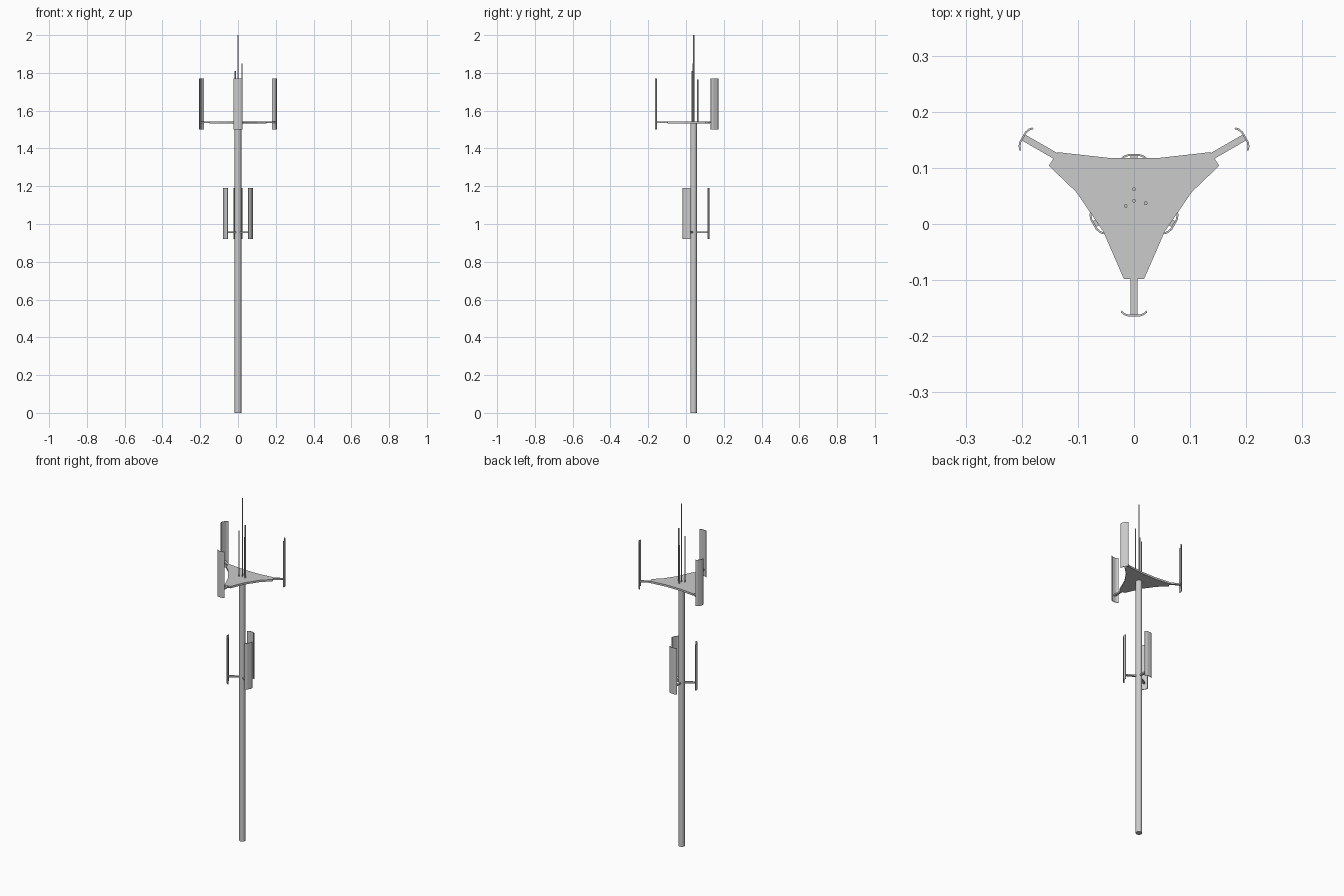
import bpy, math
from mathutils import Matrix, Vector

if "Cube" in bpy.data.objects:
    bpy.data.objects.remove(bpy.data.objects["Cube"])

CY = 0.0405  # y of the mast axis


def prism(name, pts, z0, z1, matrix=Matrix()):
    """Extrude a 2D outline between two heights."""
    n = len(pts)
    verts = [matrix @ Vector((x, y, z)) for z in (z0, z1) for x, y in pts]
    faces = [list(range(n))[::-1], list(range(n, 2 * n))]
    faces += [[i, (i + 1) % n, n + (i + 1) % n, n + i] for i in range(n)]
    me = bpy.data.meshes.new(name)
    me.from_pydata(verts, [], faces)
    ob = bpy.data.objects.new(name, me)
    bpy.context.collection.objects.link(ob)
    return ob


def rod(name, x, y, r, z0, z1, sides):
    bpy.ops.mesh.primitive_cylinder_add(vertices=sides, radius=r, depth=z1 - z0,
                                        location=(x, y, (z0 + z1) / 2))
    ob = bpy.context.object
    ob.name = name
    bpy.ops.object.shade_smooth_by_angle(angle=math.radians(40))


# Mast
rod("mast", 0, CY, 0.0175, 0, 1.54, 24)

# Three-armed platform, mirrored outline
half = [(0.018, -0.098), (0.055, -0.013), (0.103, 0.057), (0.152, 0.104),
        (0.136, 0.128), (0.047, 0.118)]
prism("platform", half + [(-x, y) for x, y in reversed(half)], 1.532, 1.543)

# Curved panel section, local +x points outward
outer = [(-0.0075, 0.0235), (-0.003, 0.0185), (0, 0.010)]
outer += [(x, -y) for x, y in reversed(outer)]
inner = [(x - 0.0033, y * 0.94) for x, y in reversed(outer)]
section = outer + inner


def sector(level, angle, reach, start, z0, z1, arm_z):
    m = Matrix.Translation((0, CY, 0)) @ Matrix.Rotation(math.radians(angle), 4, 'Z')
    # Panel antenna
    prism(level + "_panel", [(x + reach, y) for x, y in section], z0, z1, m)
    # Support arm
    e = reach - 0.002
    prism(level + "_arm", [(start, -0.006), (e, -0.006), (e, 0.006), (start, 0.006)],
          arm_z - 0.004, arm_z + 0.004, m)


for angle, reach in ((-90, 0.2055), (30, 0.230), (150, 0.230)):
    sector("upper", angle, reach, 0.10, 1.50, 1.77, 1.5375)
for angle in (90, -30, 210):
    sector("lower", angle, 0.084, 0.01, 0.92, 1.19, 0.957)

# Whip antennas
for x, y, top in ((0, 0.0415, 2.0), (0, 0.062, 1.765), (-0.015, 0.032, 1.81), (0.021, 0.037, 1.85)):
    rod("whip_antenna", x, y, 0.0033, 1.535, top, 10)
